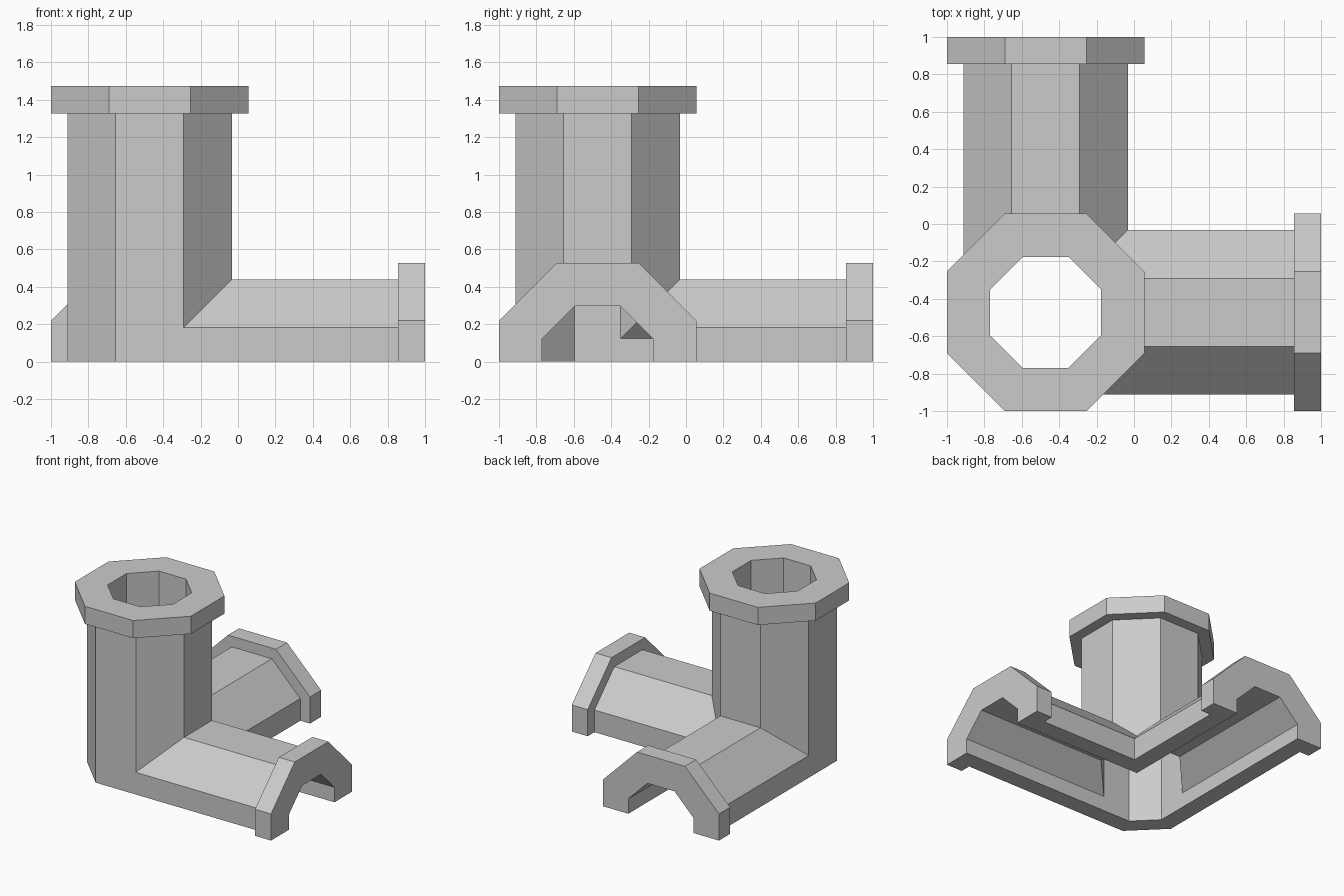
import bpy, bmesh, math

if "Cube" in bpy.data.objects:
    bpy.data.objects.remove(bpy.data.objects["Cube"])

C = -0.4725              # pipe axes meet at (C, C, 0)
TOP = 1.4725             # height of the upright branch
T = math.tan(math.pi / 8)
PIPE, RIM, BORE, LIP = 0.44, 0.5275, 0.2965, 0.145


def octagon(a):
    b = a * T
    return [(a, -b), (a, b), (b, a), (-b, a), (-a, b), (-a, -b), (-b, -a), (b, -a)]


def half_octagon(a, bottom=0.0):
    b = a * T
    return [(a, bottom), (a, b), (b, a), (-b, a), (-a, b), (-a, bottom)]


PLACE = {
    "x": lambda u, v, t: (t, C + u, v),
    "y": lambda u, v, t: (C + u, t, v),
    "z": lambda u, v, t: (C + u, C + v, t),
}


def prism(name, profile, axis, lo, hi):
    bm = bmesh.new()
    a, b = [[bm.verts.new(PLACE[axis](u, v, t)) for u, v in profile] for t in (lo, hi)]
    bm.faces.new(a)
    bm.faces.new(b)
    n = len(profile)
    for i in range(n):
        j = (i + 1) % n
        bm.faces.new((a[i], a[j], b[j], b[i]))
    bmesh.ops.recalc_face_normals(bm, faces=bm.faces[:])
    me = bpy.data.meshes.new(name)
    bm.to_mesh(me)
    bm.free()
    ob = bpy.data.objects.new(name, me)
    bpy.context.collection.objects.link(ob)
    return ob


def combine(target, other, operation):
    mod = target.modifiers.new(operation.title(), "BOOLEAN")
    mod.object, mod.operation, mod.solver = other, operation, "EXACT"
    bpy.context.view_layer.objects.active = target
    bpy.ops.object.modifier_apply(modifier=mod.name)
    bpy.data.objects.remove(other)


# Upright branch and its collar
pipe = prism("pipe_corner", octagon(PIPE), "z", 0, TOP - LIP / 2)

# Two half-round floor branches
for axis in "xy":
    combine(pipe, prism("branch", half_octagon(PIPE), axis, C, 1 - LIP / 2), "UNION")

# Collars
combine(pipe, prism("collar", octagon(RIM), "z", TOP - LIP, TOP), "UNION")
for axis in "xy":
    combine(pipe, prism("collar", half_octagon(RIM), axis, 1 - LIP, 1), "UNION")

# Bores
combine(pipe, prism("bore", octagon(BORE), "z", -0.2, TOP + 0.2), "DIFFERENCE")
for axis in "xy":
    combine(pipe, prism("bore", half_octagon(BORE, -0.2), axis, C, 1.2), "DIFFERENCE")
